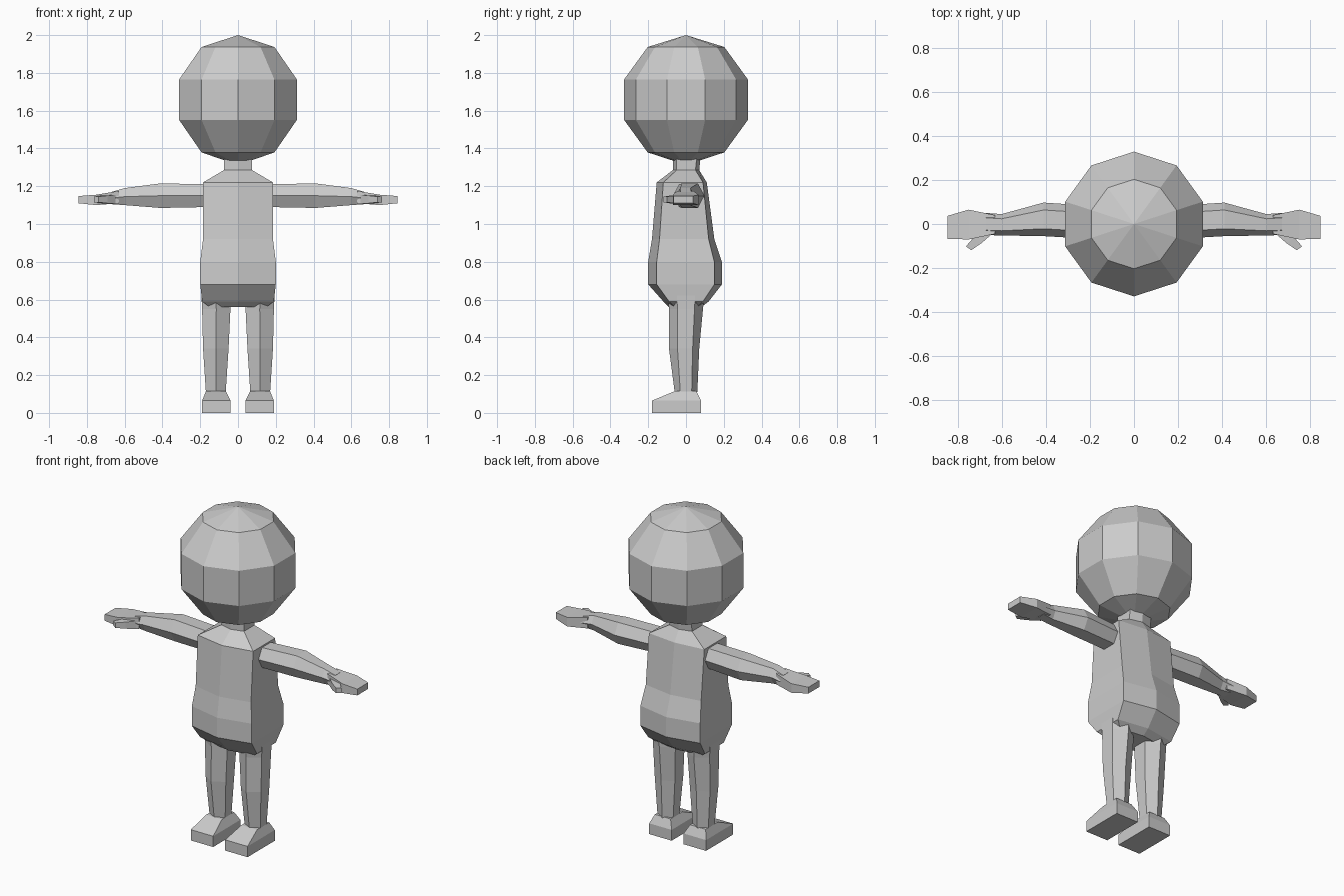
import bpy
import bmesh
from math import sin, cos, pi

default_cube = bpy.data.objects.get("Cube")
if default_cube:
    bpy.data.objects.remove(default_cube, do_unlink=True)

# One plain grey clay colour
clay = bpy.data.materials.new("clay_grey")
clay.use_nodes = True
clay.diffuse_color = (0.6, 0.6, 0.6, 1)
clay.node_tree.nodes["Principled BSDF"].inputs["Base Color"].default_value = clay.diffuse_color


def loft(name, rings, mirrored=False):
    """Skin a closed, flat-shaded solid over rings of equal point count."""
    bm = bmesh.new()
    loops = [[bm.verts.new(point) for point in ring] for ring in rings]
    count = len(loops[0])
    for lower, upper in zip(loops, loops[1:]):
        for i in range(count):
            j = (i + 1) % count
            bm.faces.new((lower[i], lower[j], upper[j], upper[i]))
    bm.faces.new(loops[0])
    bm.faces.new(loops[-1])
    bmesh.ops.recalc_face_normals(bm, faces=bm.faces)
    mesh = bpy.data.meshes.new(name)
    bm.to_mesh(mesh)
    bm.free()
    mesh.materials.append(clay)
    obj = bpy.data.objects.new(name, mesh)
    bpy.context.collection.objects.link(obj)
    if mirrored:
        obj.modifiers.new("Mirror", "MIRROR").use_bisect_axis[0] = False
    return obj


def body_ring(z, width, front, front_corner, back_corner, back):
    """Six-sided torso section with a ridge along the front and back."""
    return [(0, front, z), (width, front_corner, z), (width, back_corner, z),
            (0, back, z), (-width, back_corner, z), (-width, front_corner, z)]


def leg_ring(z, inner, outer, front, back):
    """Six-sided leg section with flat inner and outer sides."""
    middle = (inner + outer) / 2
    return [(middle, front, z), (outer, front / 2, z), (outer, back / 2, z),
            (middle, back, z), (inner, back / 2, z), (inner, front / 2, z)]


def arm_ring(x, front, back, bottom, top):
    """Six-sided arm section with ridges along the front and back."""
    inset = (back - front) * 0.22
    middle = (bottom + top) / 2
    return [(x, front, middle), (x, front + inset, top), (x, back - inset, top),
            (x, back, middle), (x, back - inset, bottom), (x, front + inset, bottom)]


def box_ring(x, front, back, bottom, top):
    return [(x, front, bottom), (x, front, top), (x, back, top), (x, back, bottom)]


def flat_ring(z, inner, outer, front, back):
    return [(inner, front, z), (outer, front, z), (outer, back, z), (inner, back, z)]


# Head: ten-sided ball with five bands
radius, centre, sides, bands = 0.345, 1.658, 10, 5
head = bmesh.new()
bmesh.ops.create_uvsphere(head, u_segments=sides, v_segments=bands, radius=radius)
first = max(head.verts, key=lambda v: v.co.y)
aligned = abs(first.co.x) < 0.01
for vert in head.verts:
    x, y, z = vert.co
    turn = 0 if aligned else pi / sides
    vert.co = (x * cos(turn) - y * sin(turn), x * sin(turn) + y * cos(turn),
               min(z + centre, 2))
head_mesh = bpy.data.meshes.new("head")
head.to_mesh(head_mesh)
head.free()
head_mesh.materials.append(clay)
bpy.context.collection.objects.link(bpy.data.objects.new("head", head_mesh))

# Torso: pot-bellied, with sloping shoulders running into the neck
loft("torso", [
    body_ring(0.56, 0.15, -0.09, -0.06, 0.06, 0.08),
    body_ring(0.59, 0.19, -0.12, -0.09, 0.09, 0.12),
    body_ring(0.68, 0.2, -0.2, -0.155, 0.15, 0.19),
    body_ring(0.8, 0.2, -0.2, -0.155, 0.15, 0.19),
    body_ring(0.92, 0.185, -0.18, -0.14, 0.12, 0.15),
    body_ring(1.22, 0.185, -0.155, -0.12, 0.09, 0.11),
    body_ring(1.285, 0.075, -0.07, -0.05, 0.05, 0.07),
    body_ring(1.38, 0.075, -0.07, -0.05, 0.06, 0.08),
])

# Legs
loft("legs", [
    leg_ring(0.11, 0.065, 0.17, -0.06, 0.06),
    leg_ring(0.34, 0.05, 0.185, -0.09, 0.07),
    leg_ring(0.55, 0.04, 0.19, -0.09, 0.09),
    leg_ring(0.65, 0.05, 0.195, -0.1, 0.1),
], mirrored=True)

# Feet: block soles with sloping tops
loft("feet", [
    flat_ring(0, 0.04, 0.19, -0.18, 0.08),
    flat_ring(0.065, 0.04, 0.19, -0.18, 0.08),
    flat_ring(0.115, 0.065, 0.17, -0.06, 0.055),
], mirrored=True)

# Arms held straight out
loft("arms", [
    arm_ring(0.15, -0.07, 0.08, 1.09, 1.21),
    arm_ring(0.41, -0.055, 0.097, 1.085, 1.215),
    arm_ring(0.6, -0.052, 0.045, 1.1, 1.19),
    arm_ring(0.67, -0.05, 0.05, 1.105, 1.17),
], mirrored=True)

# Hands: flat mitten shapes
loft("hands", [
    box_ring(0.63, -0.045, 0.04, 1.11, 1.175),
    box_ring(0.75, -0.07, 0.065, 1.1, 1.155),
    box_ring(0.845, -0.067, 0.037, 1.11, 1.148),
], mirrored=True)

# Thumbs: short prongs pointing forward and outward
loft("thumbs", [
    [(x + shift, y + shift * 0.7, z) for shift, z in
     ((-half, low), (half, low), (half, high), (-half, high))]
    for x, y, half, low, high in (
        (0.66, -0.02, 0.025, 1.105, 1.155),
        (0.71, -0.075, 0.018, 1.11, 1.15),
        (0.75, -0.11, 0.012, 1.115, 1.145))
], mirrored=True)
